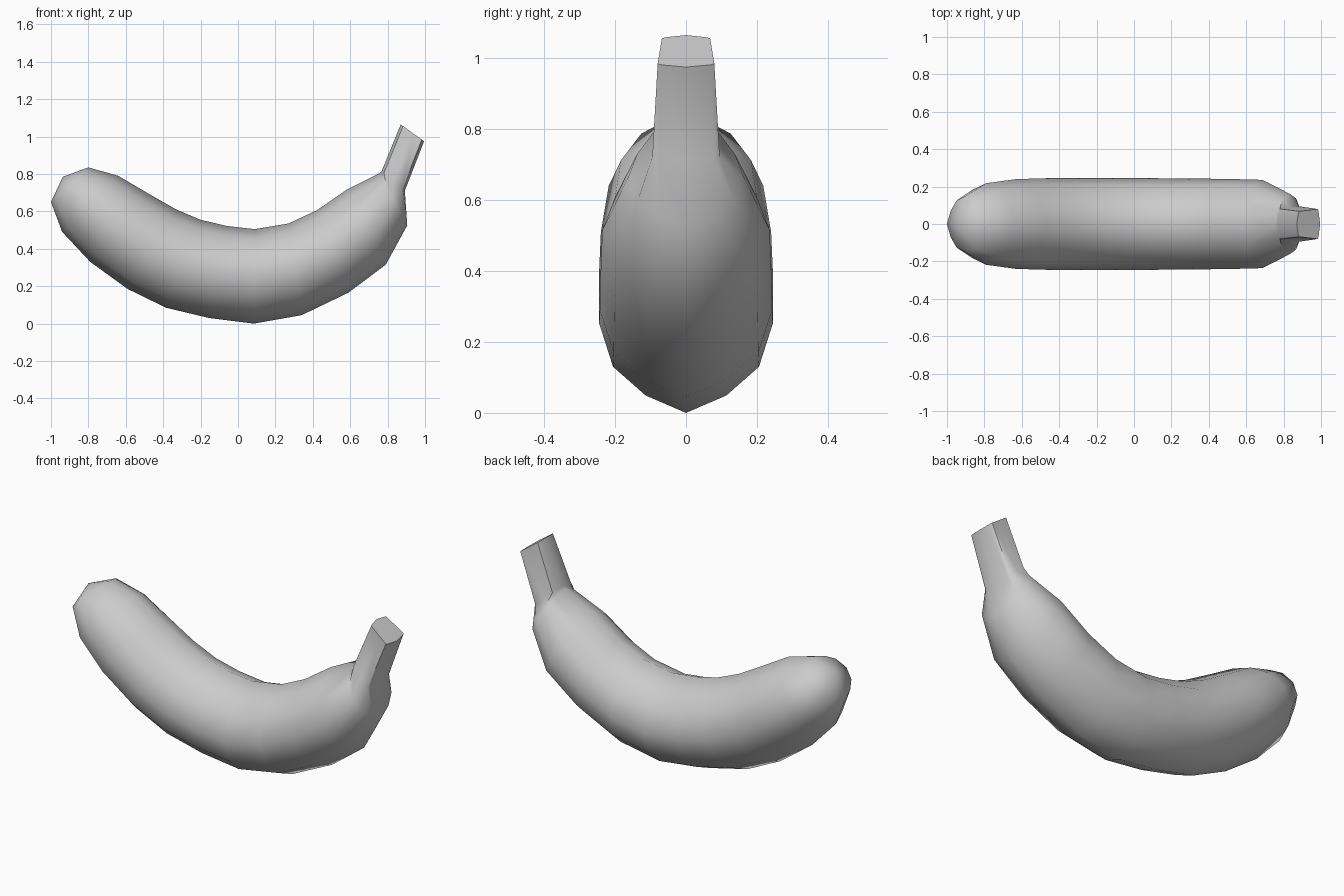
import bpy, bmesh, math
from mathutils import Vector

if "Cube" in bpy.data.objects:
    bpy.data.objects.remove(bpy.data.objects["Cube"])

SIDES = 12


def sgn(v):
    return 0 if abs(v) < 1e-6 else math.copysign(1, v)


def body_section(i):
    # 12-sided section, slightly peaked along the inner and outer ridges
    a = 2 * math.pi * i / SIDES
    f = 1 if i % 3 == 0 else (0.93 if i % 6 in (1, 5) else 0.97)
    return math.cos(a) * f, math.sin(a) * f


def stem_section(i):
    # squared section with a slight ridge in the middle of top and bottom
    a = 2 * math.pi * i / SIDES
    c, s = math.cos(a), math.sin(a)
    u = c if i % 6 == 0 else sgn(c) * min(0.87, abs(c) * 1.6)
    v = sgn(s) * min(1, abs(s) * 1.65)
    return u, v * (1 - 0.1 * u)


def add_ring(bm, inner, outer, half_width, section):
    p, q = Vector((inner[0], 0, inner[1])), Vector((outer[0], 0, outer[1]))
    mid, up = (p + q) / 2, (p - q) / 2
    verts = []
    for i in range(SIDES):
        u, v = section(i)
        verts.append(bm.verts.new(mid + up * u + Vector((0, half_width * v, 0))))
    return verts


# Rings: inner curve point, outer curve point (x, z), half width
body = [
    ((-0.80, 0.835), (-1.00, 0.65), 0.15),
    ((-0.64, 0.79), (-0.94, 0.49), 0.218),
    ((-0.47, 0.69), (-0.79, 0.33), 0.24),
    ((-0.33, 0.61), (-0.59, 0.185), 0.245),
    ((-0.20, 0.555), (-0.385, 0.085), 0.245),
    ((-0.06, 0.522), (-0.155, 0.03), 0.245),
    ((0.09, 0.505), (0.085, 0.0), 0.245),
    ((0.27, 0.535), (0.34, 0.045), 0.243),
    ((0.42, 0.605), (0.59, 0.165), 0.241),
    ((0.58, 0.715), (0.79, 0.315), 0.236),
    ((0.755, 0.803), (0.905, 0.525), 0.163),
]
stem = [
    ((0.768, 0.815), (0.892, 0.71), 0.088),
    ((0.87, 1.065), (0.995, 0.975), 0.074),
]

bm = bmesh.new()
rings = [add_ring(bm, *r, body_section) for r in body]
rings += [add_ring(bm, *r, stem_section) for r in stem]
for a, b in zip(rings, rings[1:]):
    for i in range(SIDES):
        j = (i + 1) % SIDES
        bm.faces.new((a[i], a[j], b[j], b[i]))

# Blunt blossom tip and flat cut stem end
tip = bm.verts.new((-0.937, 0, 0.785))
for i in range(SIDES):
    bm.faces.new((tip, rings[0][(i + 1) % SIDES], rings[0][i]))
bm.faces.new(rings[-1])
bmesh.ops.recalc_face_normals(bm, faces=bm.faces)

mesh = bpy.data.meshes.new("banana")
bm.to_mesh(mesh)
bm.free()
banana = bpy.data.objects.new("banana", mesh)
bpy.context.collection.objects.link(banana)
bpy.context.view_layer.objects.active = banana
banana.select_set(True)
bpy.ops.object.shade_smooth_by_angle(angle=math.radians(55))
